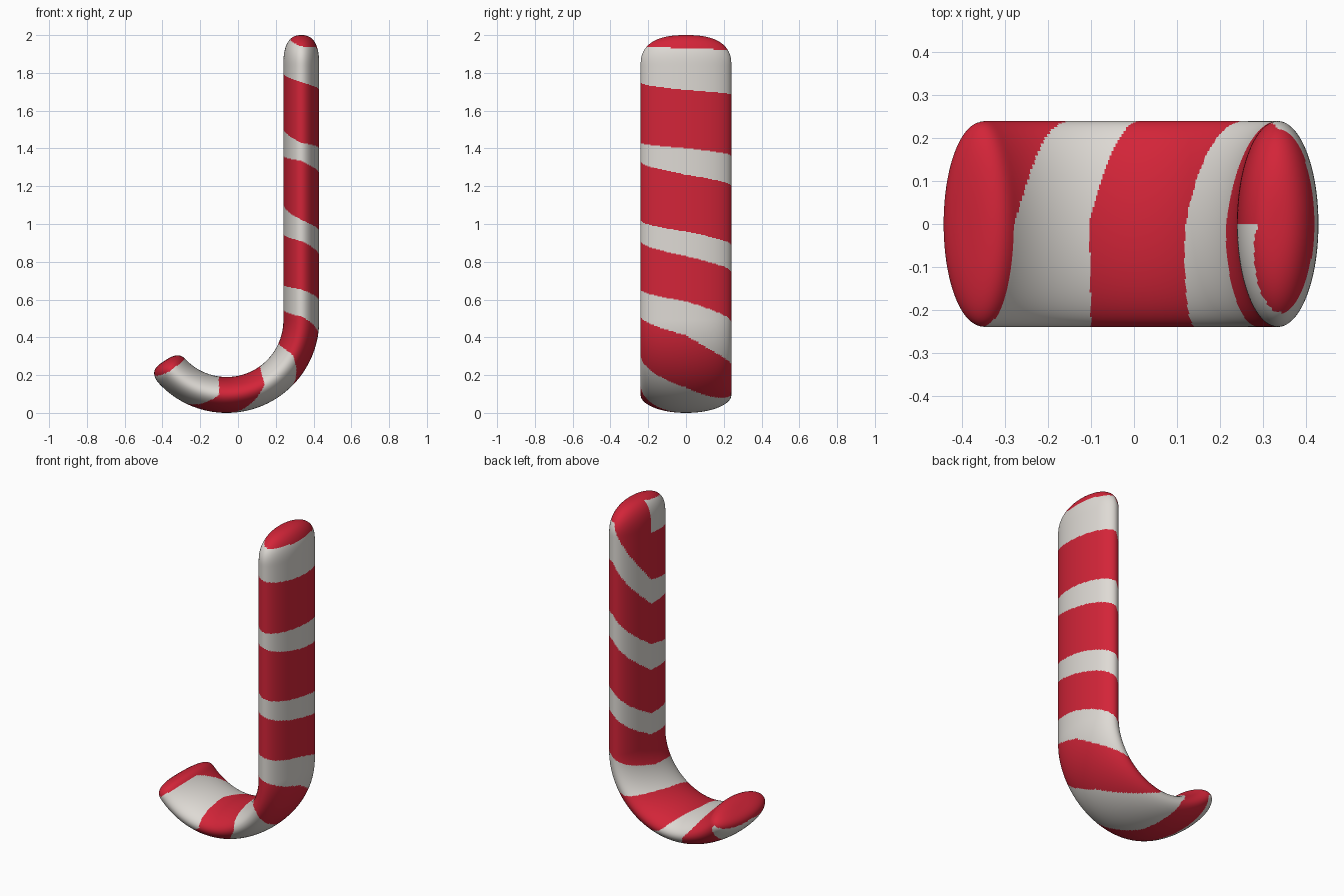
import bpy, bmesh, math

if "Cube" in bpy.data.objects:
    bpy.data.objects.remove(bpy.data.objects["Cube"])

# Dimensions: flattened tube following a straight shaft and a curled foot
RX, RY = 0.095, 0.24            # half thickness, half width
CX, CZ, R = -0.06, 0.49, 0.395  # centre and radius of the curl
STRAIGHT = 2.0 - CZ
LENGTH = 2.523
SIDES = 112

# White spiral stripe: (start, end) path distance at each quarter turn,
# beginning on the inner face
STRIPE = [
    (.01, .20), (.06, .25), (.07, .29), (.08, .315),
    (.49, .64), (.57, .665), (.60, .74), (.64, .80),
    (.89, 1.05), (.98, 1.09), (1.04, 1.17), (1.115, 1.26),
    (1.32, 1.45), (1.345, 1.49), (1.41, 1.575), (1.525, 1.76),
    (1.675, 1.875), (1.70, 1.92), (1.83, 2.13), (2.05, 2.216),
    (2.19, 2.455), (2.17, 2.46), (2.33, 2.50), (2.45, 2.47)]


def material(name, color):
    m = bpy.data.materials.new(name)
    m.diffuse_color = (*color, 1)
    m.use_nodes = True
    m.node_tree.nodes["Principled BSDF"].inputs["Base Color"].default_value = m.diffuse_color
    return m


def cap_scale(d, length, p):
    """Rounded end: section scale at distance d from the end."""
    if d >= length:
        return 1.0
    return (1 - (1 - d / length) ** p) ** (1 / p)


def point(s, phi):
    a = max(0.0, s - STRAIGHT) / R
    k = cap_scale(s, 0.16, 2.5) * cap_scale(LENGTH - s, 0.08, 3)
    r = R + k * RX * math.cos(phi)
    drop = min(s, STRAIGHT)
    return (CX + r * math.cos(a), k * RY * math.sin(phi),
            2.0 - drop - r * math.sin(a))


def is_white(s, phi):
    q = ((phi + math.pi) / (math.pi / 2)) % 4
    while q < len(STRIPE) - 1:
        i = int(q)
        f = q - i
        lo = STRIPE[i][0] * (1 - f) + STRIPE[i + 1][0] * f
        hi = STRIPE[i][1] * (1 - f) + STRIPE[i + 1][1] * f
        if lo < s < hi:
            return True
        q += 4
    return False


# Ring positions: dense at the rounded ends, even in between
rings = [0.16 * (k / 30) ** 2 for k in range(1, 30)]
n = 440
rings += [0.16 + (LENGTH - 0.24) * k / n for k in range(n + 1)]
rings += [LENGTH - 0.08 * (k / 24) ** 2 for k in range(23, 0, -1)]

bm = bmesh.new()
step = 2 * math.pi / SIDES
loops = [[bm.verts.new(point(s, j * step)) for j in range(SIDES)] for s in rings]
for i in range(len(rings) - 1):
    for j in range(SIDES):
        k = (j + 1) % SIDES
        f = bm.faces.new((loops[i][j], loops[i + 1][j],
                          loops[i + 1][k], loops[i][k]))
        if is_white((rings[i] + rings[i + 1]) / 2, (j + 0.5) * step):
            f.material_index = 1

# Close both ends
for s, loop in ((0.0, loops[0]), (LENGTH, loops[-1])):
    tip = bm.verts.new(point(s, 0))
    for j in range(SIDES):
        bm.faces.new((tip, loop[j], loop[(j + 1) % SIDES]))

bmesh.ops.recalc_face_normals(bm, faces=bm.faces[:])
for f in bm.faces:
    f.smooth = True

mesh = bpy.data.meshes.new("candy_cane")
bm.to_mesh(mesh)
bm.free()
mesh.materials.append(material("candy red", (0.65, 0.018, 0.04)))
mesh.materials.append(material("sugar white", (0.73, 0.70, 0.66)))
cane = bpy.data.objects.new("candy_cane", mesh)
bpy.context.collection.objects.link(cane)
